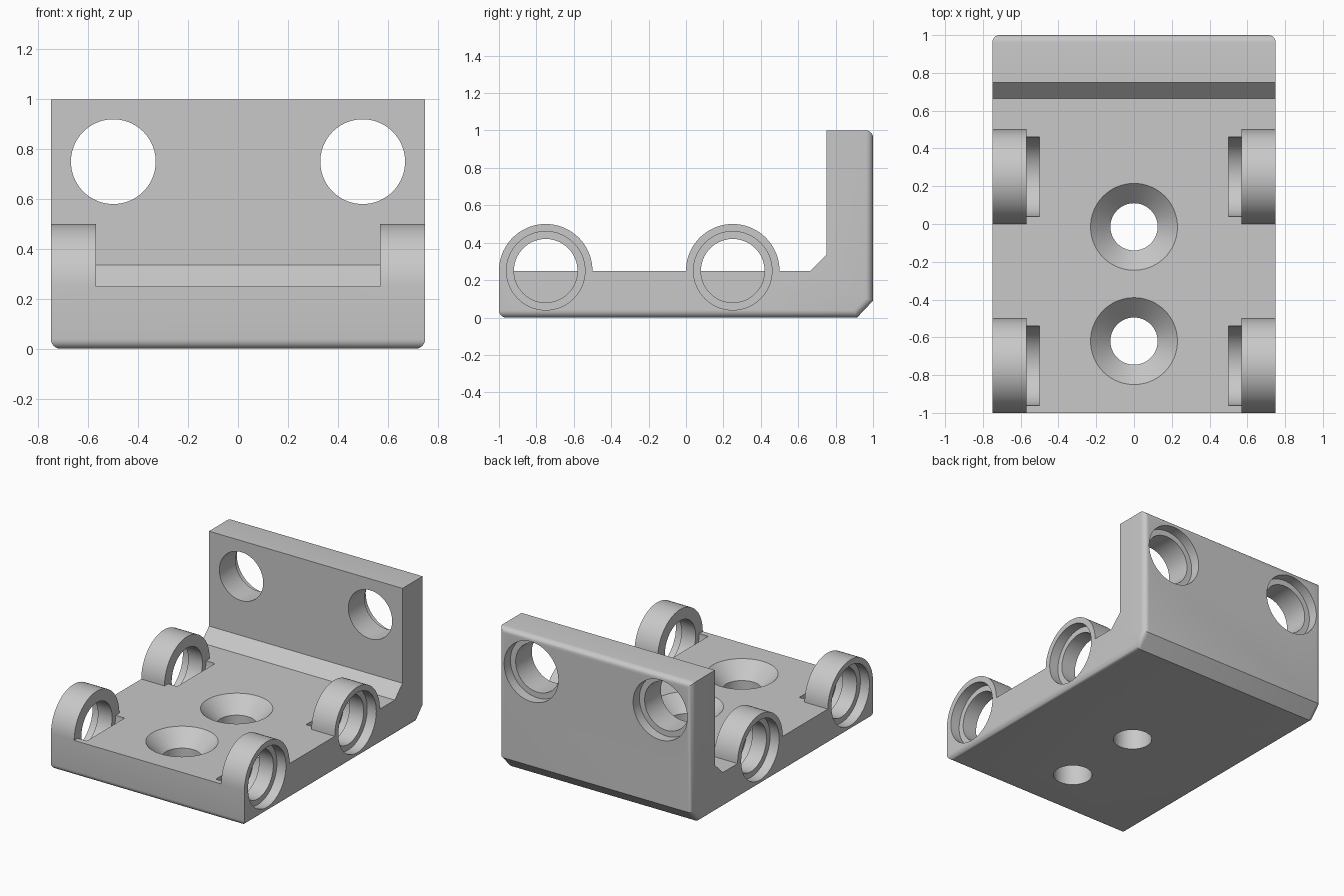
import bpy, bmesh, math
from mathutils import Matrix, Vector

cube = bpy.data.objects.get("Cube")
if cube:
    bpy.data.objects.remove(cube, do_unlink=True)

grey = bpy.data.materials.new("plain grey")
grey.use_nodes = True
COLOUR = (0.58, 0.58, 0.58, 1)
grey.diffuse_color = COLOUR
grey.node_tree.nodes["Principled BSDF"].inputs["Base Color"].default_value = COLOUR

HALF_W = 0.75
PLATE = 0.25
STEPS = 72


def make_object(name, bm):
    bmesh.ops.recalc_face_normals(bm, faces=bm.faces)
    mesh = bpy.data.meshes.new(name)
    bm.to_mesh(mesh)
    bm.free()
    mesh.materials.append(grey)
    ob = bpy.data.objects.new(name, mesh)
    bpy.context.collection.objects.link(ob)
    return ob


def extrude_x(profile, x0, x1):
    """Solid from a (y, z) outline, swept along x."""
    bm = bmesh.new()
    face = bm.faces.new([bm.verts.new((x0, y, z)) for y, z in profile])
    out = bmesh.ops.extrude_face_region(bm, geom=[face])
    moved = [g for g in out["geom"] if isinstance(g, bmesh.types.BMVert)]
    bmesh.ops.translate(bm, verts=moved, vec=(x1 - x0, 0, 0))
    bmesh.ops.recalc_face_normals(bm, faces=bm.faces)
    return bm


def stepped_hole(name, stations, centre, axis):
    """Turned cutter: (distance, radius) stations along an axis."""
    bm = bmesh.new()
    turn = Vector((0, 0, 1)).rotation_difference(Vector(axis)).to_matrix().to_4x4()
    place = Matrix.Translation(centre) @ turn
    rings = []
    for d, r in stations:
        angles = [math.tau * i / STEPS for i in range(STEPS)]
        rings.append([bm.verts.new(place @ Vector((r * math.cos(a), r * math.sin(a), d)))
                      for a in angles])
    for lower, upper in zip(rings, rings[1:]):
        for i in range(STEPS):
            j = (i + 1) % STEPS
            bm.faces.new((lower[i], lower[j], upper[j], upper[i]))
    bm.faces.new(rings[0][::-1])
    bm.faces.new(rings[-1])
    ob = make_object(name, bm)
    ob.hide_render = True
    return ob


def combine(target, other, operation):
    mod = target.modifiers.new(other.name, 'BOOLEAN')
    mod.operation = operation
    mod.solver = 'EXACT'
    mod.object = other
    bpy.context.view_layer.objects.active = target
    bpy.ops.object.modifier_apply(modifier=mod.name)
    bpy.data.objects.remove(other, do_unlink=True)


# L-shaped body with inner fillet and outer chamfer
outline = [(-1, 0), (0.915, 0), (1, 0.09), (1, 1), (0.75, 1),
           (0.75, 0.335), (0.665, PLATE), (-1, PLATE)]
bm = extrude_x(outline, -HALF_W, HALF_W)


def is_outer(face):
    return face.normal.z < -0.5 or face.normal.y > 0.5 and face.calc_center_median().y > 0.9


# Round the rim of the underside and the back
rim = [e for e in bm.edges
       if sum(is_outer(f) for f in e.link_faces) == 1]
bmesh.ops.bevel(bm, geom=rim, offset=0.038, offset_type='OFFSET', segments=6,
                profile=0.5, affect='EDGES', clamp_overlap=True)
body = make_object("angle_bracket", bm)

# Four round lugs along the plate edges
for side in (-1, 1):
    for y in (-0.75, 0.25):
        half = STEPS // 2
        arch = [(y + 0.25 * math.cos(math.pi * i / half),
                 PLATE + 0.25 * math.sin(math.pi * i / half)) for i in range(half + 1)]
        arch += [(y - 0.15, 0.15), (y + 0.15, 0.15)]
        lug = make_object("lug", extrude_x(arch, side * 0.57, side * HALF_W))
        combine(body, lug, 'UNION')

# Lug bores: inner pocket, narrow neck, outer counterbore
bore = [(0.5, 0.21), (0.57, 0.21), (0.57, 0.17), (0.68, 0.17), (0.68, 0.21), (0.8, 0.21)]
for side in (-1, 1):
    for y in (-0.75, 0.25):
        combine(body, stepped_hole("lug_bore", bore, (0, y, PLATE), (side, 0, 0)), 'DIFFERENCE')

# Wall holes, counterbored from the back
wall_bore = [(0.7, 0.17), (0.93, 0.17), (0.93, 0.21), (1.1, 0.21)]
for side in (-1, 1):
    combine(body, stepped_hole("wall_hole", wall_bore, (side * 0.5, 0, 0.75), (0, 1, 0)),
            'DIFFERENCE')

# Countersunk screw holes in the plate
sink = [(-0.1, 0.125), (0.145, 0.125), (PLATE, 0.23), (0.3, 0.23)]
for y in (-0.62, -0.015):
    combine(body, stepped_hole("screw_hole", sink, (0, y, 0), (0, 0, 1)), 'DIFFERENCE')

# Smooth the curved faces, keep edges sharp
bpy.ops.object.select_all(action='DESELECT')
body.select_set(True)
bpy.context.view_layer.objects.active = body
bpy.ops.object.shade_smooth_by_angle(angle=math.radians(30))
